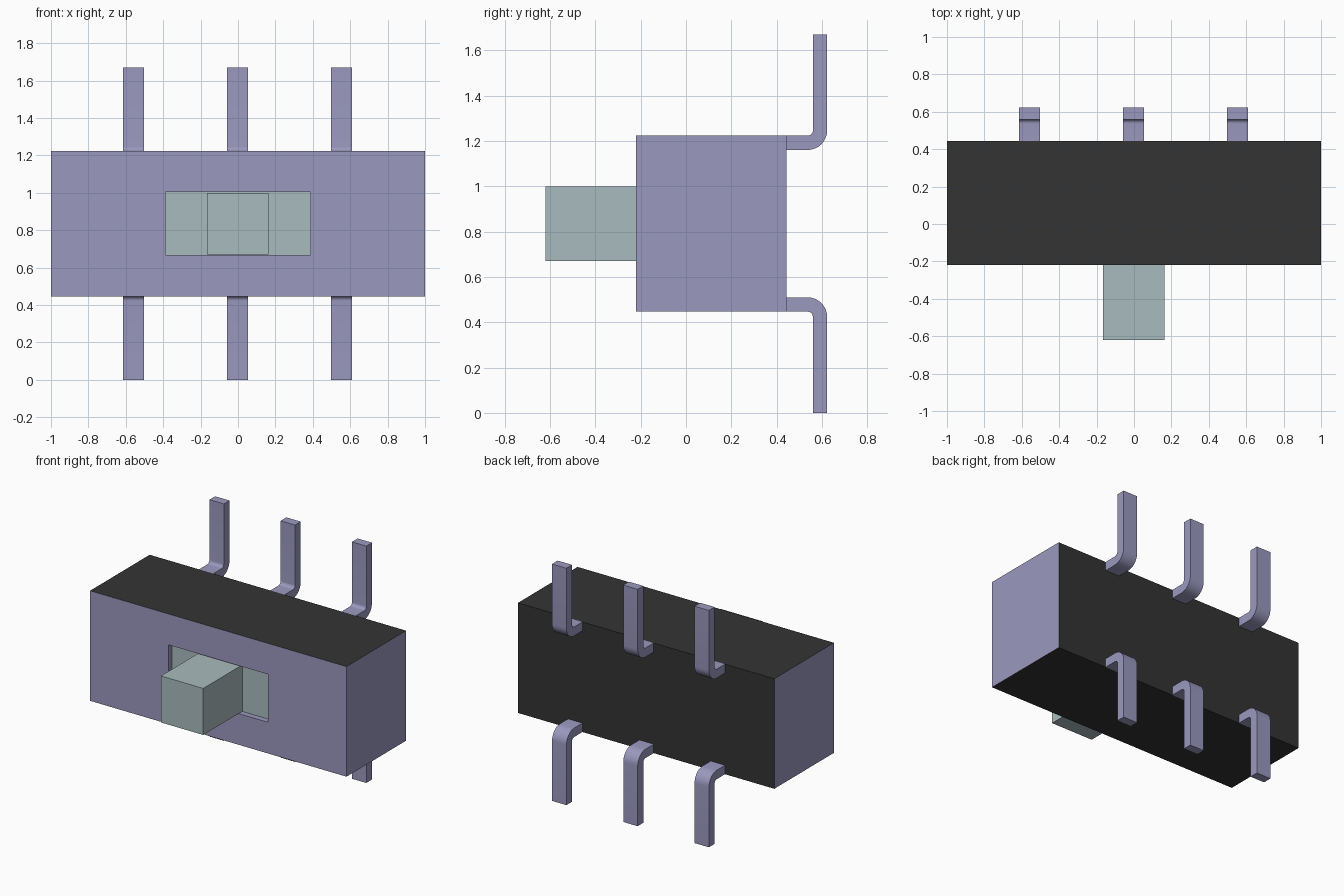
import bpy, bmesh, math
from mathutils import Vector

if "Cube" in bpy.data.objects:
    bpy.data.objects.remove(bpy.data.objects["Cube"])


def material(name, rgb):
    m = bpy.data.materials.new(name)
    m.use_nodes = True
    m.diffuse_color = (*rgb, 1)
    m.node_tree.nodes["Principled BSDF"].inputs["Base Color"].default_value = (*rgb, 1)
    return m


METAL = material("lilac metal", (0.325, 0.318, 0.52))
BLACK = material("black plastic", (0.034, 0.034, 0.034))
GREEN = material("pale green plastic", (0.395, 0.497, 0.509))


def finish(bm, name, mats):
    bmesh.ops.recalc_face_normals(bm, faces=bm.faces)
    mesh = bpy.data.meshes.new(name)
    bm.to_mesh(mesh)
    bm.free()
    for m in mats:
        mesh.materials.append(m)
    obj = bpy.data.objects.new(name, mesh)
    bpy.context.collection.objects.link(obj)
    return obj


def box(lo, hi):
    """Box bmesh spanning two opposite corners."""
    bm = bmesh.new()
    bmesh.ops.create_cube(bm, size=1)
    for v in bm.verts:
        v.co = Vector([lo[i] if v.co[i] < 0 else hi[i] for i in range(3)])
    return bm


Z0, Z1 = 0.447, 1.223
MID = (Z0 + Z1) / 2
FRONT, BACK = -0.22, 0.444
SLOT_FLOOR = FRONT + 0.04

# Housing: metal front and ends, black elsewhere, shallow slot in the front
bm = box((-1, FRONT, Z0), (1, BACK, Z1))
bm.normal_update()
for f in bm.faces:
    f.material_index = 1 if abs(f.normal.z) > 0.9 or f.normal.y > 0.9 else 0
face = next(f for f in bm.faces if f.normal.y < -0.9)
bmesh.ops.inset_region(bm, faces=[face], thickness=0.1)
for v in face.verts:
    v.co = (math.copysign(0.388, v.co.x), FRONT, 0.667 if v.co.z < MID else 1.005)
floor = bmesh.ops.extrude_discrete_faces(bm, faces=[face])["faces"][0]
for v in floor.verts:
    v.co.y = SLOT_FLOOR
floor.material_index = 2
finish(bm, "housing", [METAL, BLACK, GREEN])

# Slider knob
finish(box((-0.167, -0.62, 0.67), (0.163, SLOT_FLOOR, 0.998)), "slider_knob", [GREEN])

# Bent pins: an L profile with a rounded bend, extruded in x
T, CY, CZ, R = 0.063, 0.536, 0.423, 0.024


def arc(radius, steps=8):
    angles = [math.pi / 2 * (1 - i / steps) for i in range(steps + 1)]
    return [(CY + radius * math.cos(a), CZ + radius * math.sin(a)) for a in angles]


outline = ([(BACK, Z0 + T)] + arc(R + T) + [(CY + R + T, 0), (CY + R, 0)]
           + arc(R)[::-1] + [(BACK, Z0)])


def pin(name, x, upper):
    bm = bmesh.new()
    verts = [bm.verts.new((x - 0.056, y, 2 * MID - z if upper else z)) for y, z in outline]
    side = bm.faces.new(verts)
    out = bmesh.ops.extrude_face_region(bm, geom=[side])["geom"]
    moved = [g for g in out if isinstance(g, bmesh.types.BMVert)]
    bmesh.ops.translate(bm, vec=(0.112, 0, 0), verts=moved)
    obj = finish(bm, name, [METAL])
    bpy.ops.object.select_all(action='DESELECT')
    obj.select_set(True)
    bpy.context.view_layer.objects.active = obj
    bpy.ops.object.shade_smooth_by_angle(angle=math.radians(30))


for label, x in (("right", -0.559), ("middle", -0.003), ("left", 0.553)):
    pin(f"lower_pin_{label}", x, False)
    pin(f"upper_pin_{label}", x, True)
